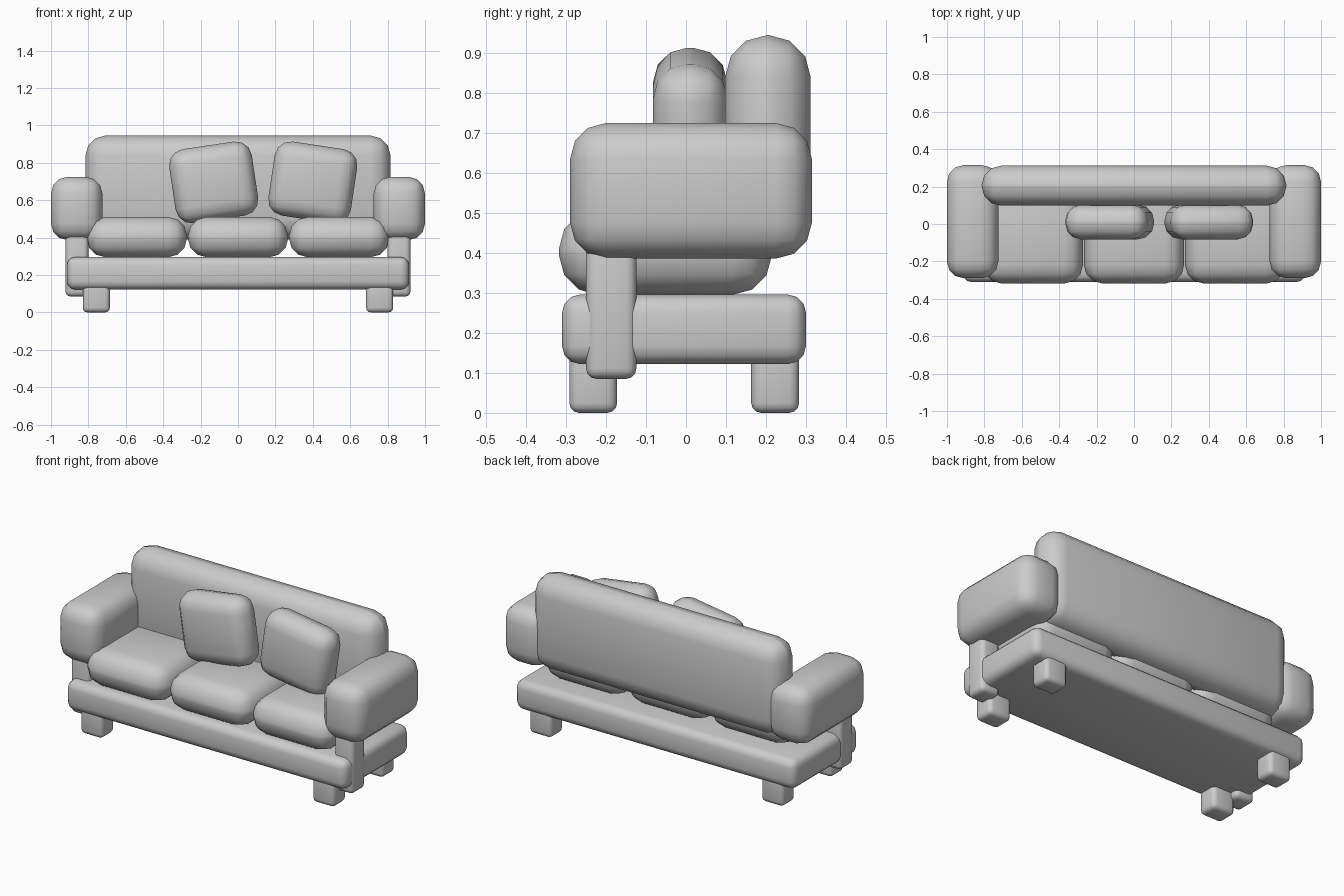
import bpy
import math
from mathutils import Vector

cube = bpy.data.objects.get("Cube")
if cube:
    bpy.data.objects.remove(cube, do_unlink=True)

fabric = bpy.data.materials.new("plain grey")
fabric.use_nodes = True
GREY = (0.6, 0.6, 0.6, 1)
fabric.diffuse_color = GREY
fabric.node_tree.nodes["Principled BSDF"].inputs["Base Color"].default_value = GREY


def soft_box(name, low, high, radius, tilt=0):
    """Rounded box between two corners, tilted about the y axis."""
    low, high = Vector(low), Vector(high)
    bpy.ops.mesh.primitive_cube_add(size=1, location=(low + high) / 2)
    obj = bpy.context.object
    obj.name = name
    obj.scale = high - low
    bpy.ops.object.transform_apply(location=False, rotation=False, scale=True)
    bevel = obj.modifiers.new("rounding", 'BEVEL')
    bevel.width = radius
    bevel.segments = 3
    bevel.limit_method = 'NONE'
    bpy.ops.object.modifier_apply(modifier=bevel.name)
    obj.rotation_euler.y = math.radians(tilt)
    obj.data.materials.append(fabric)
    bpy.ops.object.shade_smooth_by_angle(angle=math.radians(50))
    return obj


def side_pair(name, low, high, radius):
    """The same box on the left and the right."""
    soft_box("left_" + name, low, high, radius)
    soft_box("right_" + name, (-high[0], low[1], low[2]),
             (-low[0], high[1], high[2]), radius)


# Frame, feet and arm supports
soft_box("base", (-0.915, -0.31, 0.122), (0.915, 0.3, 0.296), 0.045)
side_pair("front_foot", (0.685, -0.292, 0), (0.83, -0.172, 0.2), 0.025)
side_pair("rear_foot", (0.685, 0.163, 0), (0.83, 0.283, 0.2), 0.025)
side_pair("arm_support", (0.8, -0.25, 0.085), (0.922, -0.124, 0.46), 0.026)

# Arms and backrest
side_pair("arm", (0.725, -0.29, 0.386), (1, 0.315, 0.725), 0.09)
soft_box("backrest", (-0.815, 0.098, 0.39), (0.815, 0.312, 0.945), 0.105)

# Seat cushions
for i, side in enumerate(("right", "middle", "left")):
    x = (i - 1) * 0.541
    soft_box(side + "_seat_cushion", (x - 0.268, -0.318, 0.295),
             (x + 0.268, 0.215, 0.51), 0.1)

# Tilted loose pillows
for name, x, tilt in (("right_pillow", -0.13, -8.5), ("left_pillow", 0.4, 8.5)):
    soft_box(name, (x - 0.223, -0.082, 0.495), (x + 0.223, 0.103, 0.895), 0.085, tilt)
